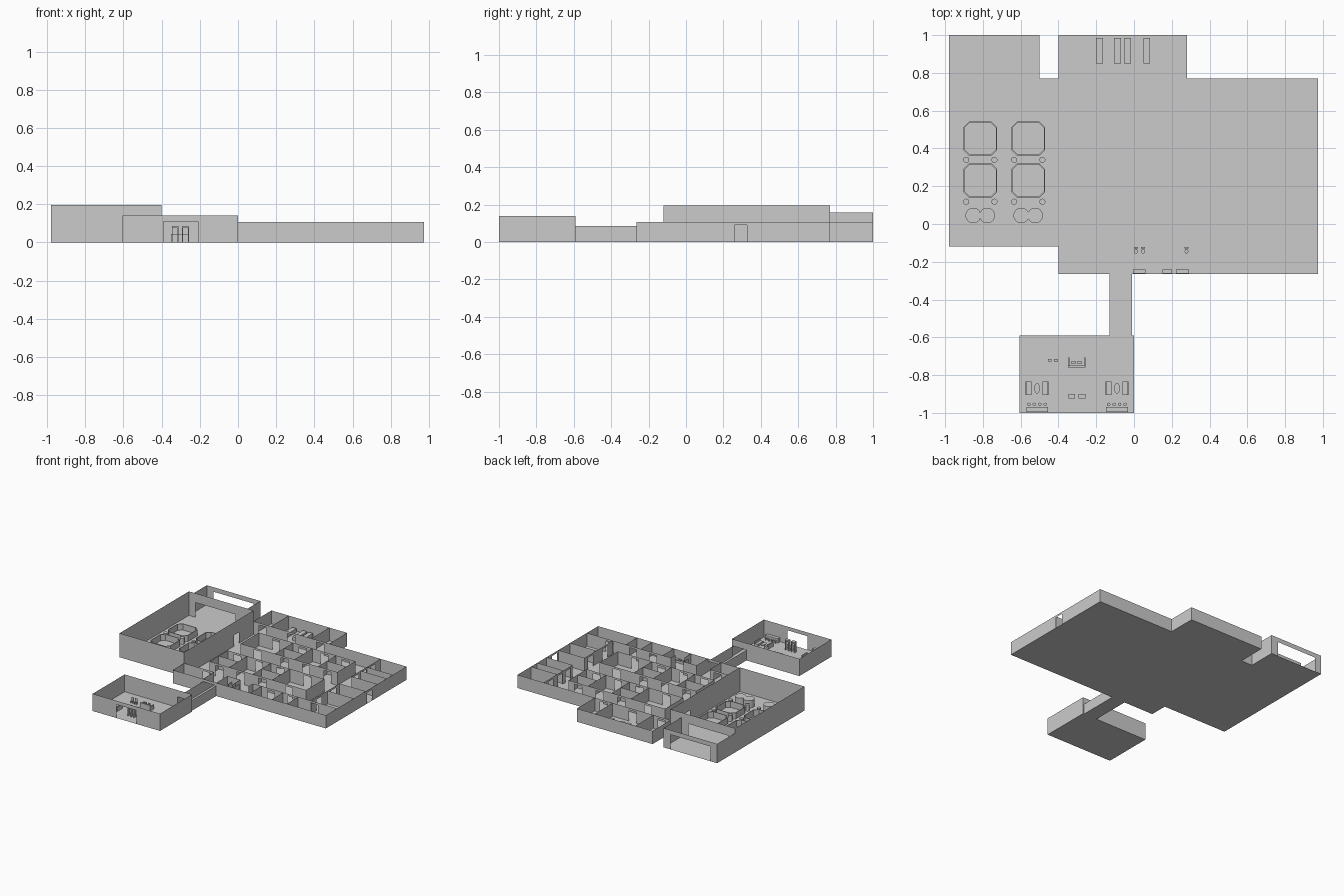
import bpy, bmesh, math

if "Cube" in bpy.data.objects:
    bpy.data.objects.remove(bpy.data.objects["Cube"])

DOOR_W, DOOR_H, H = 0.065, 0.09, 0.107


def make(name, bm):
    me = bpy.data.meshes.new(name)
    bm.to_mesh(me)
    bm.free()
    ob = bpy.data.objects.new(name, me)
    bpy.context.collection.objects.link(ob)
    return ob


def sheet(bm, pts):
    bm.faces.new([bm.verts.new(p) for p in pts])


def wall(bm, p, q, h, gaps=()):
    """Thin upright sheet p->q; gaps = (start, end, top) distances along it."""
    L = math.hypot(q[0] - p[0], q[1] - p[1])
    at = lambda d, z: (p[0] + (q[0] - p[0]) * d / L, p[1] + (q[1] - p[1]) * d / L, z)
    def quad(a, b, z0, z1):
        if b - a > 1e-4 and z1 - z0 > 1e-4:
            sheet(bm, [at(a, z0), at(b, z0), at(b, z1), at(a, z1)])
    d = 0
    for a, b, top in gaps:
        quad(d, a, 0, h)
        quad(a, b, top, h)
        d = b
    quad(d, L, 0, h)


def doors(*centres):
    return [(c - DOOR_W / 2, c + DOOR_W / 2, DOOR_H) for c in centres]


def box(bm, x0, x1, y0, y1, z0, z1):
    g = bmesh.ops.create_cube(bm, size=1)
    for v in g['verts']:
        v.co = (x0 + (v.co.x + .5) * (x1 - x0), y0 + (v.co.y + .5) * (y1 - y0),
                z0 + (v.co.z + .5) * (z1 - z0))


def cyl(bm, x, y, rx, ry, z0, z1, n=20):
    g = bmesh.ops.create_cone(bm, cap_ends=True, segments=n, radius1=1, radius2=1, depth=1)
    for v in g['verts']:
        v.co = (x + v.co.x * rx, y + v.co.y * ry, z0 + (v.co.z + .5) * (z1 - z0))


# floors
bm = bmesh.new()
for x0, x1, y0, y1 in [(-.98, -.40, -.12, .77), (-.98, -.50, .77, 1), (-.40, .28, .77, 1),
                       (-.40, .975, -.265, .77), (-.13, -.01, -.59, -.265), (-.605, 0, -1, -.59)]:
    sheet(bm, [(x0, y0, 0), (x1, y0, 0), (x1, y1, 0), (x0, y1, 0)])
make("floor", bm)

# tall hall and its rear loading room
bm = bmesh.new()
wall(bm, (-.98, -.12), (-.40, -.12), .195)
wall(bm, (-.98, -.12), (-.98, .77), .195)
wall(bm, (-.40, -.12), (-.40, .77), .195, doors(.67))
wall(bm, (-.98, .77), (-.40, .77), .195, [(.06, .42, .12)])
make("hall_walls", bm)
bm = bmesh.new()
wall(bm, (-.98, .77), (-.98, 1), .157)
wall(bm, (-.50, .77), (-.50, 1), .157)
wall(bm, (-.98, 1), (-.50, 1), .157, [(.06, .42, .12)])
make("loading_room_walls", bm)

# main block outer walls
bm = bmesh.new()
wall(bm, (-.40, -.265), (.975, -.265), H, [(.27, .39, .085)])
wall(bm, (.975, -.265), (.975, .77), H, [(.525, .59, DOOR_H)])
wall(bm, (.28, .77), (.975, .77), H)
wall(bm, (-.40, -.265), (-.40, -.12), H)
wall(bm, (-.40, .77), (-.40, 1), H)
wall(bm, (.28, .77), (.28, 1), H)
wall(bm, (-.40, 1), (.28, 1), H)
make("main_outer_walls", bm)

# rear rooms
bm = bmesh.new()
wall(bm, (-.40, .77), (.28, .77), H, doors(.08, .34, .60))
for x in (-.245, .12):
    wall(bm, (x, .77), (x, 1), H)
make("rear_room_walls", bm)

# two central room blocks: same bays, second one mirrored
for name, y0, y1, xs, halves in [
        ("north_block", .398, .632, (-.254, .053, .227, .439, .613), ((1, 2), (3, 4))),
        ("south_block", .013, .246, (-.264, -.09, .122, .296, .603), ((0, 1), (2, 3)))]:
    bm = bmesh.new()
    mids = [(a + b) / 2 - xs[0] for a, b in zip(xs, xs[1:])]
    for y in (y0, y1):
        wall(bm, (xs[0], y), (xs[-1], y), H, doors(*mids))
    for x in xs:
        wall(bm, (x, y0), (x, y1), H)
    ym = (y0 + y1) / 2
    for a, b in halves:
        wall(bm, (xs[a], ym), (xs[b], ym), H)
    make(name + "_walls", bm)

# offices on the right side
bm = bmesh.new()
for y in (.595, .516, .398, .246, .093):
    wall(bm, (.74, y), (.975, y), H)
wall(bm, (.74, .398), (.74, .77), H, [(.03, .09, DOOR_H), (.127, .187, DOOR_H), (.25, .31, DOOR_H)])
wall(bm, (.74, -.12), (.74, .246), H, doors(.10, .29))
make("side_office_walls", bm)

# front rooms and washrooms
bm = bmesh.new()
wall(bm, (-.40, -.12), (-.13, -.12), H, doors(.2))
wall(bm, (-.13, -.265), (-.13, -.12), H)
wall(bm, (-.01, -.265), (-.01, -.12), H)
wall(bm, (-.01, -.12), (.105, -.12), H)
wall(bm, (.22, -.12), (.975, -.12), H, doors(.16, .34, .55))
for x in (.295, .49, .625):
    wall(bm, (x, -.265), (x, -.12), H)
wall(bm, (.14, -.265), (.14, -.18), H)
wall(bm, (.105, -.18), (.105, -.12), H)
wall(bm, (.22, -.18), (.22, -.12), H)
for x in (.03, .065, .26):
    wall(bm, (x, -.17), (x, -.12), .07)
make("front_room_walls", bm)

# link corridor and lobby
bm = bmesh.new()
for x in (-.13, -.01):
    wall(bm, (x, -.59), (x, -.265), .085)
make("corridor_walls", bm)
bm = bmesh.new()
wall(bm, (-.605, -1), (0, -1), .14, [(.215, .395, .11)])
wall(bm, (-.605, -.59), (0, -.59), .14, [(.475, .595, .085)])
for x in (-.605, 0):
    wall(bm, (x, -1), (x, -.59), .14)
make("lobby_walls", bm)

# hall: octagonal pens, posts and paired drums
pens, posts, drums = bmesh.new(), bmesh.new(), bmesh.new()
for cx in (-.814, -.56):
    for cy in (.452, .23):
        outer, inner = [], []
        for ring, r, c in ((outer, .09, .06), (inner, .084, .056)):
            ring += [(cx + a, cy + b) for a, b in [(r, -c), (r, c), (c, r), (-c, r),
                                                   (-r, c), (-r, -c), (-c, -r), (c, -r)]]
        for i in range(8):
            j = (i + 1) % 8
            wall(pens, outer[i], outer[j], .05)
            wall(pens, inner[j], inner[i], .05)
            sheet(pens, [(*p, .05) for p in (outer[i], outer[j], inner[j], inner[i])])
        for s in (-1, 1):
            cyl(posts, cx + s * .075, cy - .112, .016, .016, 0, .05)
    for s in (-1, 1):
        cyl(drums, cx + s * .037, .045, .041, .041, 0, .06, 24)
make("octagon_pens", pens)
make("hall_posts", posts)
make("hall_drums", drums)

# rear room beds
bm = bmesh.new()
for x in (-.182, -.087, -.034, .067):
    box(bm, x - .018, x + .018, .85, .985, 0, .03)
make("long_tables", bm)

# lobby seating, tables and planters
sofas, tables, plants = bmesh.new(), bmesh.new(), bmesh.new()
for cx in (-.513, -.09):
    for s in (-1, 1):
        x = cx + s * .045
        box(sofas, x - .016, x + .016, -.905, -.835, 0, .018)
        b = x + s * .012
        box(sofas, b - .004, b + .004, -.905, -.835, .018, .035)
    cyl(tables, cx, -.87, .015, .028, .014, .018)
    cyl(tables, cx, -.87, .004, .004, 0, .014, 8)
    box(tables, cx - .057, cx + .057, -.995, -.968, 0, .035)
    for i in range(4):
        cyl(plants, cx - .044 + i * .029, -.955, .009, .009, .018, .022, 12)
        cyl(plants, cx - .044 + i * .029, -.955, .003, .003, 0, .018, 8)
make("lobby_sofas", sofas)
make("lobby_tables", tables)
make("lobby_stools", plants)

# entry gates
bm = bmesh.new()
for x0, x1 in ((-.347, -.312), (-.293, -.258)):
    for x in (x0, x1 - .005):
        box(bm, x, x + .005, -.925, -.90, 0, .085)
    box(bm, x0 + .005, x1 - .005, -.925, -.90, .075, .085)
make("entry_gates", bm)

# reception desk: U-shaped counter, and waiting chairs
bm = bmesh.new()
box(bm, -.35, -.257, -.76, -.748, 0, .045)
for x in (-.35, -.265):
    box(bm, x, x + .008, -.748, -.708, 0, .035)
make("reception_desk", bm)
bm = bmesh.new()
for x, y in ((-.32, -.733), (-.288, -.733), (-.446, -.722), (-.413, -.722)):
    box(bm, x - .01, x + .01, y - .007, y + .007, .016, .021)
    box(bm, x - .01, x + .01, y + .005, y + .008, .021, .045)
    for sx in (-.008, .008):
        for sy in (-.005, .005):
            box(bm, x + sx - .0015, x + sx + .0015, y + sy - .0015, y + sy + .0015, 0, .016)
make("chairs", bm)

# washroom fittings
bm = bmesh.new()
for x in (.01, .048, .278):
    cyl(bm, x, -.145, .01, .013, 0, .02, 12)
    box(bm, x - .01, x + .01, -.131, -.122, 0, .035)
make("toilets", bm)
bm = bmesh.new()
for x0, x1 in ((-.005, .06), (.15, .20), (.222, .29)):
    box(bm, x0, x1, -.263, -.24, .03, .038)
    for x in (x0 + .015, x1 - .015):
        cyl(bm, x, -.247, .008, .006, .038, .043, 10)
make("wash_counters", bm)

for ob in bpy.data.objects:
    bm = bmesh.new()
    bm.from_mesh(ob.data)
    bmesh.ops.remove_doubles(bm, verts=bm.verts, dist=1e-5)
    bm.to_mesh(ob.data)
    bm.free()
